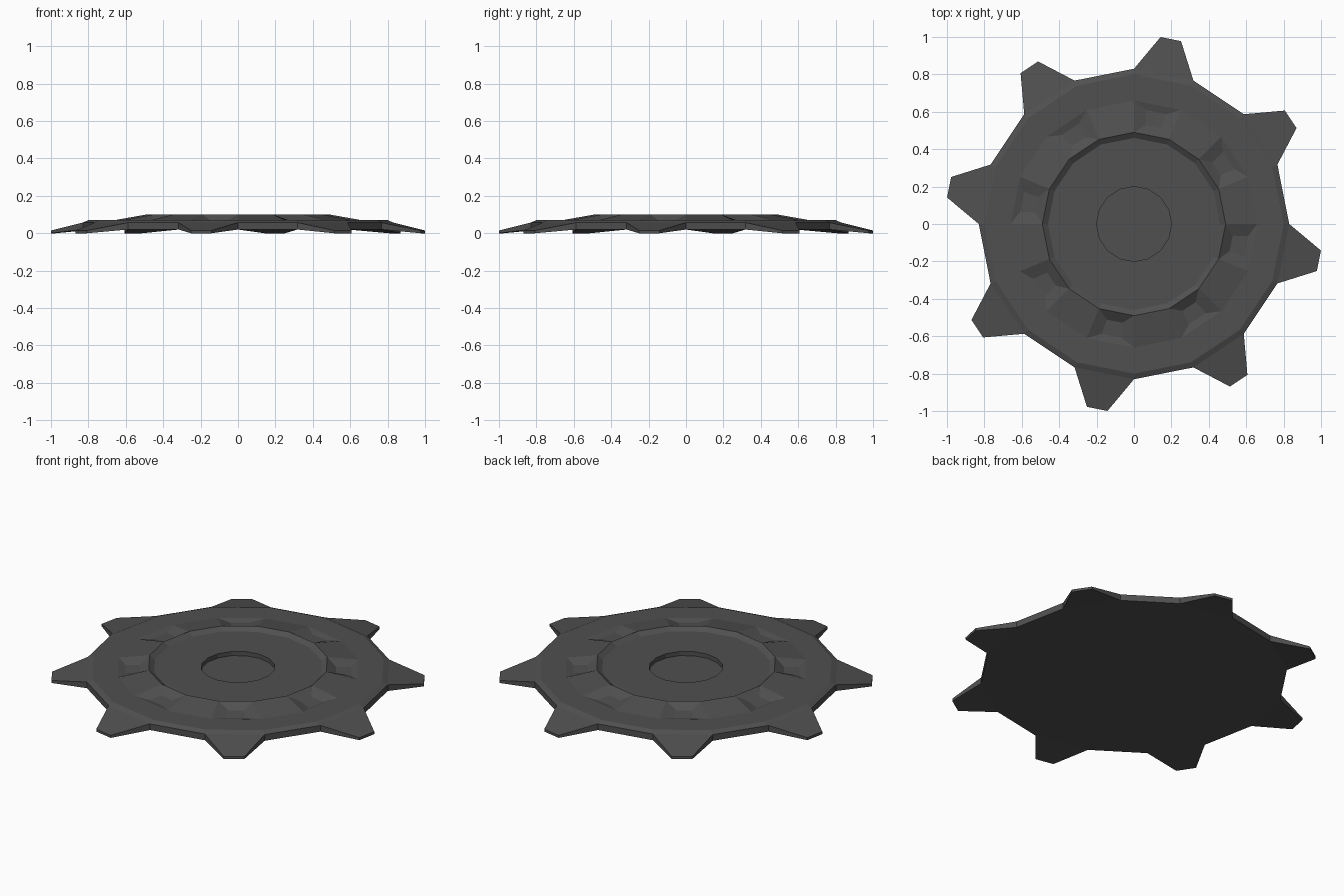
import bpy, bmesh, math
from mathutils import Vector

if "Cube" in bpy.data.objects:
    bpy.data.objects.remove(bpy.data.objects["Cube"])

N = 16
# Rings from underside to recessed hub floor: (radius, height)
PROFILE = [(0.83, 0.02), (0.83, 0.057), (0.80, 0.07), (0.66, 0.07),
           (0.49, 0.10), (0.46, 0.08), (0.20, 0.08), (0.20, 0.055)]
RAMP = 3  # profile band that carries the pockets


def polar(r, a, side, z):
    # Point at radius r along angle a, shifted sideways
    return Vector((r * math.cos(a) - side * math.sin(a),
                   r * math.sin(a) + side * math.cos(a), z))


bm = bmesh.new()
rings = []
for r, z in PROFILE:
    rings.append([bm.verts.new(polar(r, i * math.tau / N, 0, z)) for i in range(N)])

# Underside and hub floor
bm.faces.new(rings[0][::-1])
bm.faces.new(rings[-1])

for b in range(len(PROFILE) - 1):
    for i in range(N):
        j = (i + 1) % N
        lo, hi = rings[b], rings[b + 1]
        quad = [lo[i], lo[j], hi[j], hi[i]]
        a = (i + 0.5) * math.tau / N
        inner = None
        if i % 2 == 1 and b == 0:
            # Tapered tooth drooping to the ground
            inner = [polar(1.0, a, s, z) for s, z in
                     ((-0.056, 0), (0.056, 0), (0.056, 0.015), (-0.056, 0.015))]
            for k, p in enumerate(inner):
                inner[k] = polar(0.99 * 1.018, a, (-0.056, 0.056, 0.056, -0.056)[k], p.z)
        elif i % 2 == 1 and b == RAMP:
            # Shallow pocket sunk into the ramp
            inner = [polar(0.61, a, -0.055, 0.06), polar(0.61, a, 0.055, 0.06),
                     polar(0.53, a, 0.042, 0.066), polar(0.53, a, -0.042, 0.066)]
        if inner:
            vs = [bm.verts.new(p) for p in inner]
            bm.faces.new(vs)
            for k in range(4):
                m = (k + 1) % 4
                bm.faces.new([quad[k], quad[m], vs[m], vs[k]])
        else:
            bm.faces.new(quad)

bmesh.ops.recalc_face_normals(bm, faces=bm.faces[:])
mesh = bpy.data.meshes.new("toothed_disc")
bm.to_mesh(mesh)
bm.free()
disc = bpy.data.objects.new("toothed_disc", mesh)
bpy.context.collection.objects.link(disc)

# Dark iron colour
mat = bpy.data.materials.new("dark_iron")
mat.diffuse_color = (0.08, 0.08, 0.08, 1)
mat.use_nodes = True
mat.node_tree.nodes["Principled BSDF"].inputs["Base Color"].default_value = mat.diffuse_color
mesh.materials.append(mat)
